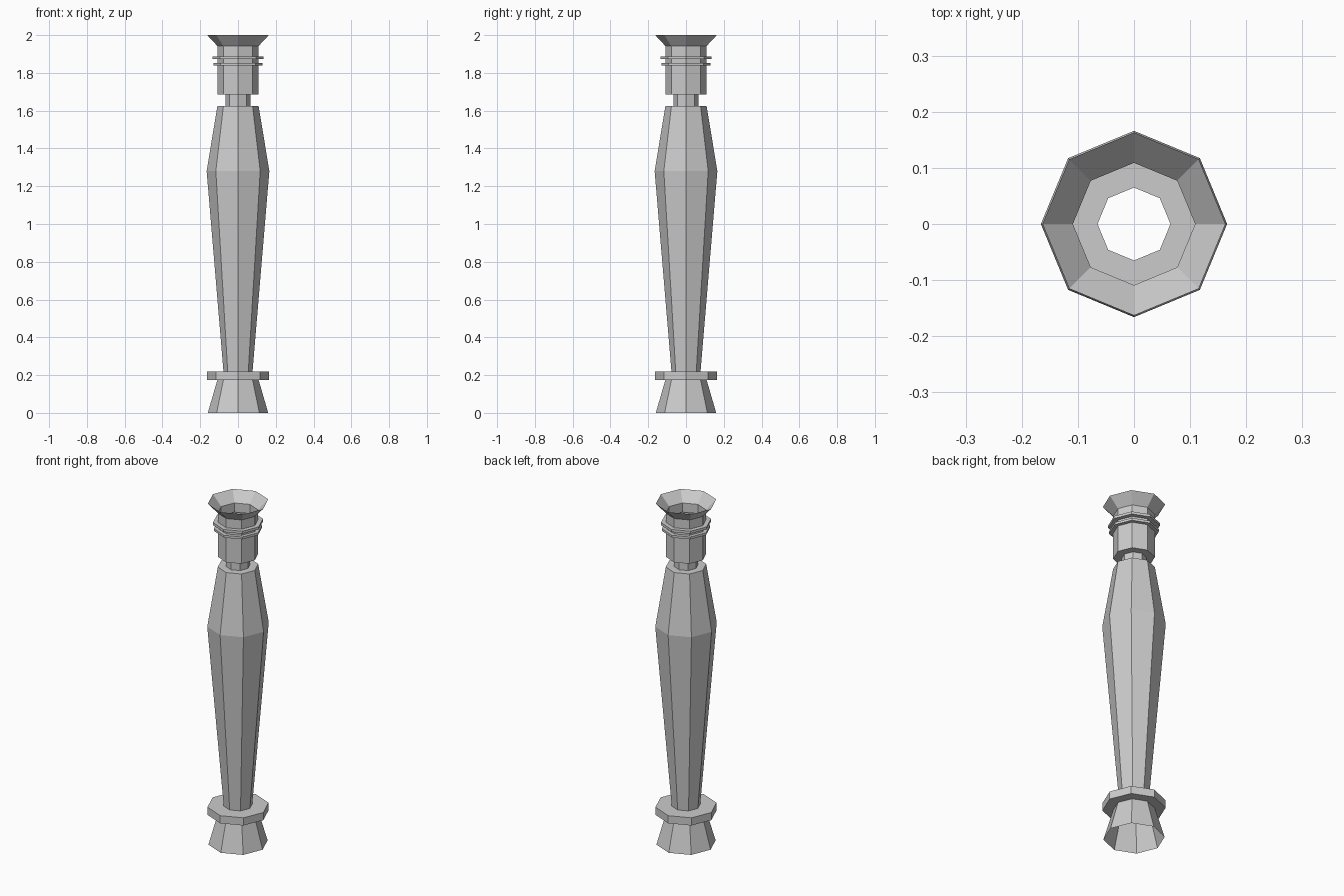
import bpy, bmesh
from math import cos, sin, pi

cube = bpy.data.objects.get("Cube")
if cube:
    bpy.data.objects.remove(cube, do_unlink=True)

grey = bpy.data.materials.new("plain_grey")
grey.use_nodes = True
grey.diffuse_color = (0.6, 0.6, 0.6, 1)
bsdf = next(n for n in grey.node_tree.nodes if n.type == "BSDF_PRINCIPLED")
bsdf.inputs["Base Color"].default_value = grey.diffuse_color

SIDES = 8


def lathe(name, profile):
    """Turn a (radius, height) profile into an open, flat-faced octagonal shell."""
    bm = bmesh.new()
    rings = [[bm.verts.new((r * cos(2 * pi * i / SIDES), r * sin(2 * pi * i / SIDES), z))
              for i in range(SIDES)] for r, z in profile]
    for low, high in zip(rings, rings[1:]):
        for i in range(SIDES):
            j = (i + 1) % SIDES
            bm.faces.new((low[i], low[j], high[j], high[i]))
    mesh = bpy.data.meshes.new(name)
    bm.to_mesh(mesh)
    bm.free()
    mesh.materials.append(grey)
    obj = bpy.data.objects.new(name, mesh)
    bpy.context.collection.objects.link(obj)
    return obj


def bead(inner, outer, bottom, top, inner_top=None):
    """Profile of a flat-edged ring that steps out and back in."""
    return [(inner, bottom), (outer, bottom), (outer, top), (inner_top or inner, top)]


COLLAR = 0.109
NECK = 0.065

# Flared foot, open underneath, and the ring above it
lathe("foot", [(0.16, 0), (COLLAR, 0.175)])
lathe("foot_ring", bead(COLLAR, 0.165, 0.175, 0.22, 0.077))

# Long tapered shaft with a shoulder closing in to the neck
lathe("shaft", [(0.077, 0.22), (0.166, 1.28), (COLLAR, 1.625), (NECK, 1.625)])
lathe("neck", [(NECK, 1.625), (NECK, 1.685)])

# Collar sections between two thin beads
lathe("collar_lower", [(NECK, 1.685), (COLLAR, 1.685), (COLLAR, 1.838)])
lathe("lower_bead", bead(COLLAR, 0.13, 1.838, 1.852))
lathe("collar_middle", [(COLLAR, 1.852), (COLLAR, 1.873)])
lathe("upper_bead", bead(COLLAR, 0.135, 1.873, 1.888))
lathe("collar_upper", [(COLLAR, 1.888), (COLLAR, 1.942)])

# Open flared cup at the top
lathe("cup", [(COLLAR, 1.942), (0.163, 2)])
